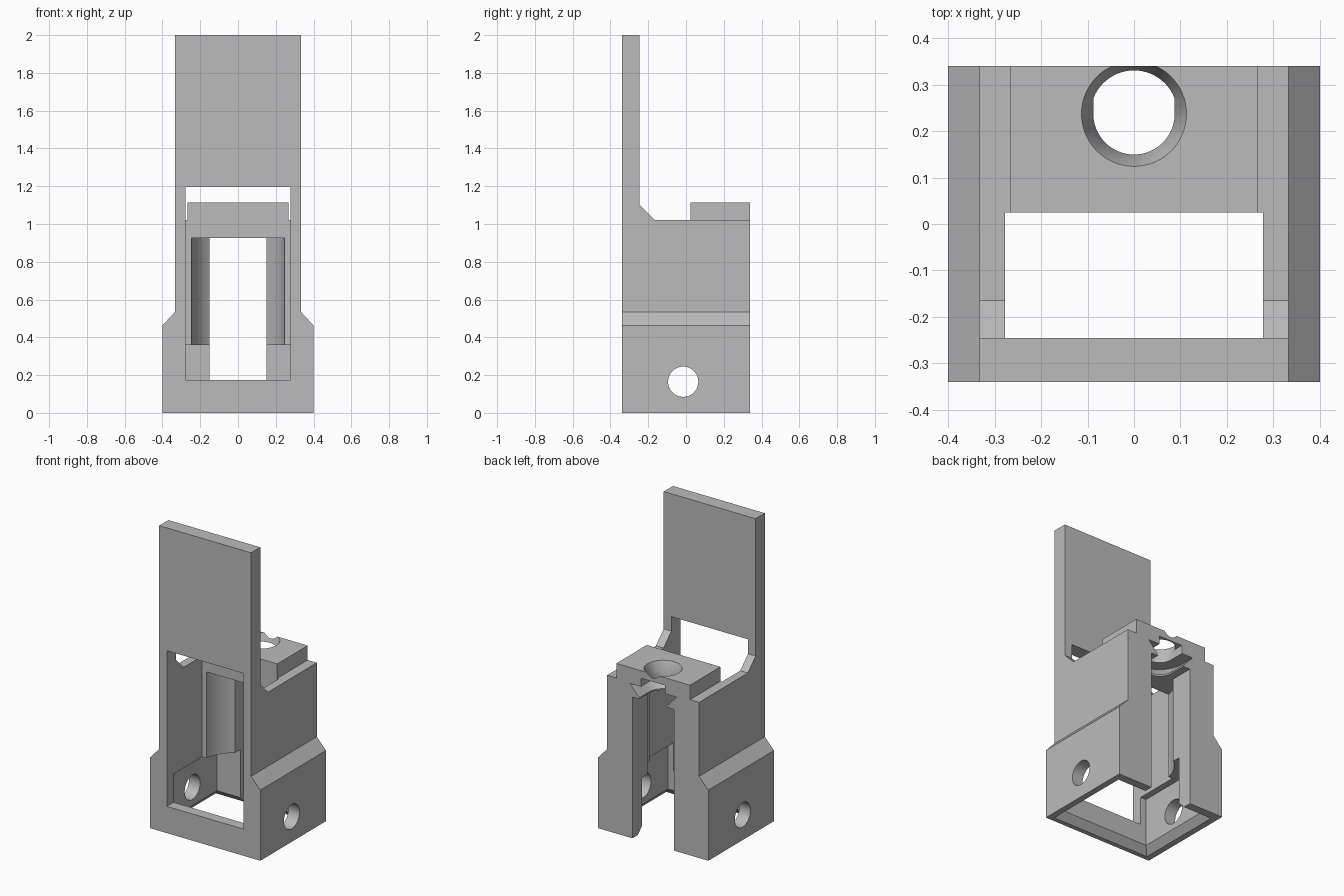
import bpy, bmesh, math

cube = bpy.data.objects.get("Cube")
if cube:
    bpy.data.objects.remove(cube, do_unlink=True)

grey = bpy.data.materials.new("plain_grey")
grey.use_nodes = True
colour = (0.5, 0.5, 0.5, 1)
grey.diffuse_color = colour
grey.node_tree.nodes["Principled BSDF"].inputs["Base Color"].default_value = colour


def loft(name, rings, axis="z"):
    """Solid through matching outlines, each given as (outline, height along axis)."""
    place = {"x": lambda a, b, h: (h, a, b),
             "y": lambda a, b, h: (a, h, b),
             "z": lambda a, b, h: (a, b, h)}[axis]
    bm = bmesh.new()
    loops = [[bm.verts.new(place(a, b, h)) for a, b in pts] for pts, h in rings]
    n = len(loops[0])
    for low, high in zip(loops, loops[1:]):
        for i in range(n):
            j = (i + 1) % n
            bm.faces.new((low[i], low[j], high[j], high[i]))
    bm.faces.new(loops[0][::-1])
    bm.faces.new(loops[-1])
    bmesh.ops.recalc_face_normals(bm, faces=bm.faces)
    mesh = bpy.data.meshes.new(name)
    bm.to_mesh(mesh)
    bm.free()
    mesh.materials.append(grey)
    ob = bpy.data.objects.new(name, mesh)
    bpy.context.collection.objects.link(ob)
    return ob


def prism(name, outline, start, end, axis="z"):
    return loft(name, [(outline, start), (outline, end)], axis)


def rect(x, y0, y1):
    return [(-x, y0), (x, y0), (x, y1), (-x, y1)]


def circle(r, cx, cy, n=64):
    return [(cx + r * math.cos(math.tau * i / n), cy + r * math.sin(math.tau * i / n))
            for i in range(n)]


def u_shape(r, cy, back, n=32):
    """Half circle at the front, running straight out to the back."""
    arc = [(r * math.cos(math.pi * (1 + i / n)), cy + r * math.sin(math.pi * (1 + i / n)))
           for i in range(n + 1)]
    return arc + [(r, back), (-r, back)]


def combine(target, tool, operation):
    tool.hide_render = True
    mod = target.modifiers.new("combine", "BOOLEAN")
    mod.operation = operation
    mod.solver = "EXACT"
    mod.object = tool
    bpy.context.view_layer.objects.active = target
    bpy.ops.object.modifier_apply(modifier=mod.name)
    bpy.data.objects.remove(tool, do_unlink=True)


# Body: front silhouette crossed with side silhouette
half = [(0.4, 0), (0.4, 0.463), (0.333, 0.535), (0.333, 2)]
front_outline = half + [(-x, z) for x, z in reversed(half)]
side_outline = [(-0.34, 0), (0.34, 0), (0.34, 1.02), (-0.165, 1.02),
                (-0.245, 1.10), (-0.245, 2), (-0.34, 2)]
body = prism("mount_body", front_outline, -0.34, 0.34, "y")
combine(body, prism("side_shape", side_outline, -0.5, 0.5, "x"), "INTERSECT")

# Raised block on the rear of the body
combine(body, prism("top_block", rect(0.267, 0.025, 0.34), 0.95, 1.115), "UNION")

# Front window and the open shaft behind it
combine(body, prism("window", rect(0.278, -0.5, 0.025), 0.175, 1.195), "DIFFERENCE")

# Lower chamber with a chamfered mouth
wide, narrow = rect(0.36, -0.31, 0.285), rect(0.32, -0.27, 0.24)
combine(body, loft("chamber", [(wide, -0.1), (wide, 0), (narrow, 0.045), (narrow, 0.36)]),
        "DIFFERENCE")

# Round bore and rear slot
combine(body, prism("bore", circle(0.25, 0, -0.015), 0.3, 0.925), "DIFFERENCE")
combine(body, prism("rear_slot", rect(0.15, 0, 0.5), -0.1, 0.925), "DIFFERENCE")

# Screw hole through both sides
combine(body, prism("screw_hole", circle(0.08, -0.015, 0.165), -0.6, 0.6, "x"), "DIFFERENCE")

# Holder: flared pocket, neck slot and conical top opening
cy, back = 0.237, 0.5
combine(body, loft("pocket", [(u_shape(0.1, cy, back), 0.9), (u_shape(0.1, cy, back), 0.935),
                              (u_shape(0.17, cy, back), 1.01)]), "DIFFERENCE")
combine(body, prism("neck", u_shape(0.0875, cy, back), 0.98, 1.065), "DIFFERENCE")
combine(body, loft("top_opening", [(circle(0.08, 0, cy), 1.03), (circle(0.113, 0, cy), 1.115),
                                   (circle(0.113, 0, cy), 1.2)]), "DIFFERENCE")

# Smooth the round walls, keep the edges sharp
bpy.ops.object.select_all(action="DESELECT")
body.select_set(True)
bpy.context.view_layer.objects.active = body
bpy.ops.object.shade_smooth_by_angle(angle=math.radians(30))
